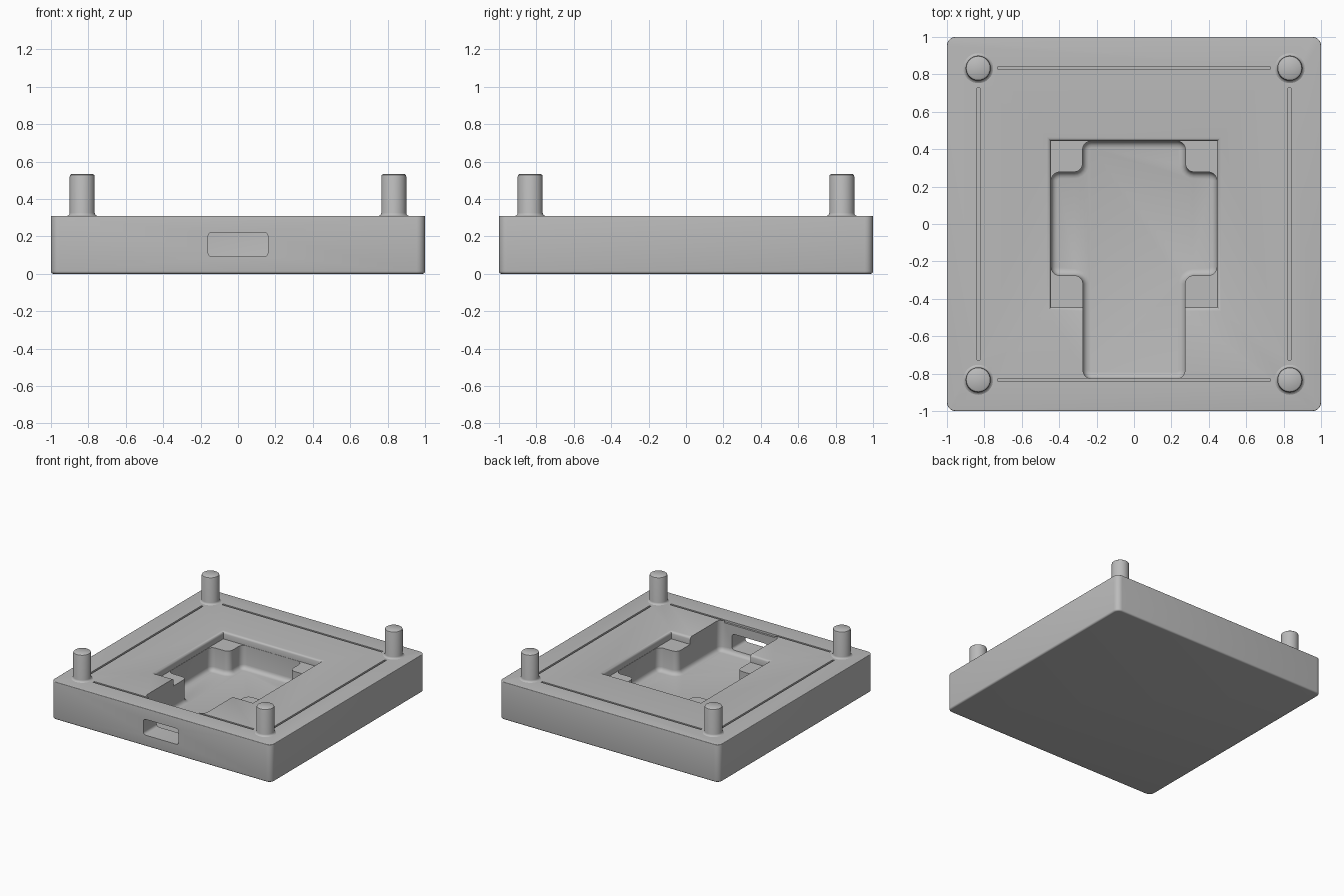
import bpy, bmesh, math

cube = bpy.data.objects.get("Cube")
if cube:
    bpy.data.objects.remove(cube, do_unlink=True)

grey = bpy.data.materials.new("plain grey")
grey.use_nodes = True
colour = (0.5, 0.5, 0.5, 1)
grey.diffuse_color = colour
grey.node_tree.nodes["Principled BSDF"].inputs["Base Color"].default_value = colour

TOP = 0.31
FLOOR = 0.06
SHELF = 0.25
POST = 0.833


def finish(name, bm):
    bmesh.ops.recalc_face_normals(bm, faces=bm.faces)
    mesh = bpy.data.meshes.new(name)
    bm.to_mesh(mesh)
    bm.free()
    mesh.materials.append(grey)
    obj = bpy.data.objects.new(name, mesh)
    bpy.context.collection.objects.link(obj)
    return obj


def smooth(obj):
    bpy.ops.object.select_all(action="DESELECT")
    obj.select_set(True)
    bpy.context.view_layer.objects.active = obj
    bpy.ops.object.shade_smooth_by_angle(angle=math.radians(35))


def round_edges(bm, test, radius, segments):
    edges = [e for e in bm.edges if test(*[v.co for v in e.verts])]
    bmesh.ops.bevel(bm, geom=edges, offset=radius, segments=segments,
                    profile=0.5, affect="EDGES", clamp_overlap=True)


def prism(outline, low, high, corner=0, lower=0, upper=0):
    """Upright block with rounded corners and rounded lower and upper rims."""
    bm = bmesh.new()
    face = bm.faces.new([bm.verts.new((x, y, low)) for x, y in outline])
    extruded = bmesh.ops.extrude_face_region(bm, geom=[face])["geom"]
    for v in extruded:
        if isinstance(v, bmesh.types.BMVert):
            v.co.z = high
    bmesh.ops.recalc_face_normals(bm, faces=bm.faces)
    if corner:
        round_edges(bm, lambda a, b: abs(a.z - b.z) > 0.01, corner, 5)
    for level, radius in ((low, lower), (high, upper)):
        if radius:
            round_edges(bm, lambda a, b: max(abs(a.z - level), abs(b.z - level)) < 1e-4,
                        radius, 4)
    return bm


def rectangle(w, d):
    return [(-w, -d), (w, -d), (w, d), (-w, d)]


def rings(sections, count, start=0):
    """Stack of regular rings given as (radius, height)."""
    bm = bmesh.new()
    loops = []
    for r, z in sections:
        loops.append([bm.verts.new((r * math.cos(start + math.tau * i / count),
                                    r * math.sin(start + math.tau * i / count), z))
                      for i in range(count)])
    for a, b in zip(loops, loops[1:]):
        for i in range(count):
            j = (i + 1) % count
            bm.faces.new((a[i], a[j], b[j], b[i]))
    bm.faces.new(loops[0])
    bm.faces.new(loops[-1])
    return bm


# Base block
base = finish("base", prism(rectangle(1, 1), 0, TOP, 0.045, 0.014, 0.005))

# Shallow square recess with a softened rim
square = [(0.445, SHELF), (0.445, 0.292), (0.448, 0.301), (0.455, 0.307),
          (0.465, TOP), (0.465, 0.4)]
recess = finish("recess_cutter", rings([(w * math.sqrt(2), z) for w, z in square],
                                       4, math.pi / 4))

# Deep pocket running into the front channel
half = [(0.273, -0.827), (0.273, -0.275), (0.443, -0.275), (0.443, 0.278),
        (0.275, 0.278), (0.275, 0.443)]
outline = half + [(-x, y) for x, y in reversed(half)]
pocket = finish("pocket_cutter", prism(outline, FLOOR, 0.4, 0.045, 0.035))

# Port through the front wall
bm = prism(rectangle(0.16, 0.065), 0.72, 1.1, 0.022)
for v in bm.verts:
    x, y, z = v.co
    v.co = (x, -z, y + 0.157)
port = finish("port_cutter", bm)

# Grooves between the posts
cutters = [recess, pocket, port]
for side in (-1, 1):
    for along_x in (True, False):
        size = (0.727, 0.008) if along_x else (0.008, 0.727)
        groove = finish("groove_cutter", prism(rectangle(*size), TOP - 0.016, 0.4))
        groove.location = (0, side * 0.835, 0) if along_x else (side * 0.832, 0, 0)
        cutters.append(groove)

for cutter in cutters:
    cutter.hide_render = True
    mod = base.modifiers.new("cut", "BOOLEAN")
    mod.operation = "DIFFERENCE"
    mod.solver = "EXACT"
    mod.object = cutter
    bpy.ops.object.select_all(action="DESELECT")
    base.select_set(True)
    bpy.context.view_layer.objects.active = base
    bpy.ops.object.modifier_apply(modifier=mod.name)
for cutter in cutters:
    bpy.data.objects.remove(cutter, do_unlink=True)
smooth(base)

# Corner posts with flared feet and rounded tips
profile = [(0.08, TOP - 0.01), (0.08, TOP), (0.074, TOP + 0.003), (0.069, TOP + 0.008),
           (0.067, TOP + 0.016), (0.067, 0.52), (0.064, 0.529), (0.055, 0.535)]
for sx, side in ((-1, "right"), (1, "left")):
    for sy, end in ((-1, "front"), (1, "back")):
        post = finish(f"{end}_{side}_post", rings(profile, 40))
        post.location = (sx * POST, sy * POST, 0)
        smooth(post)
